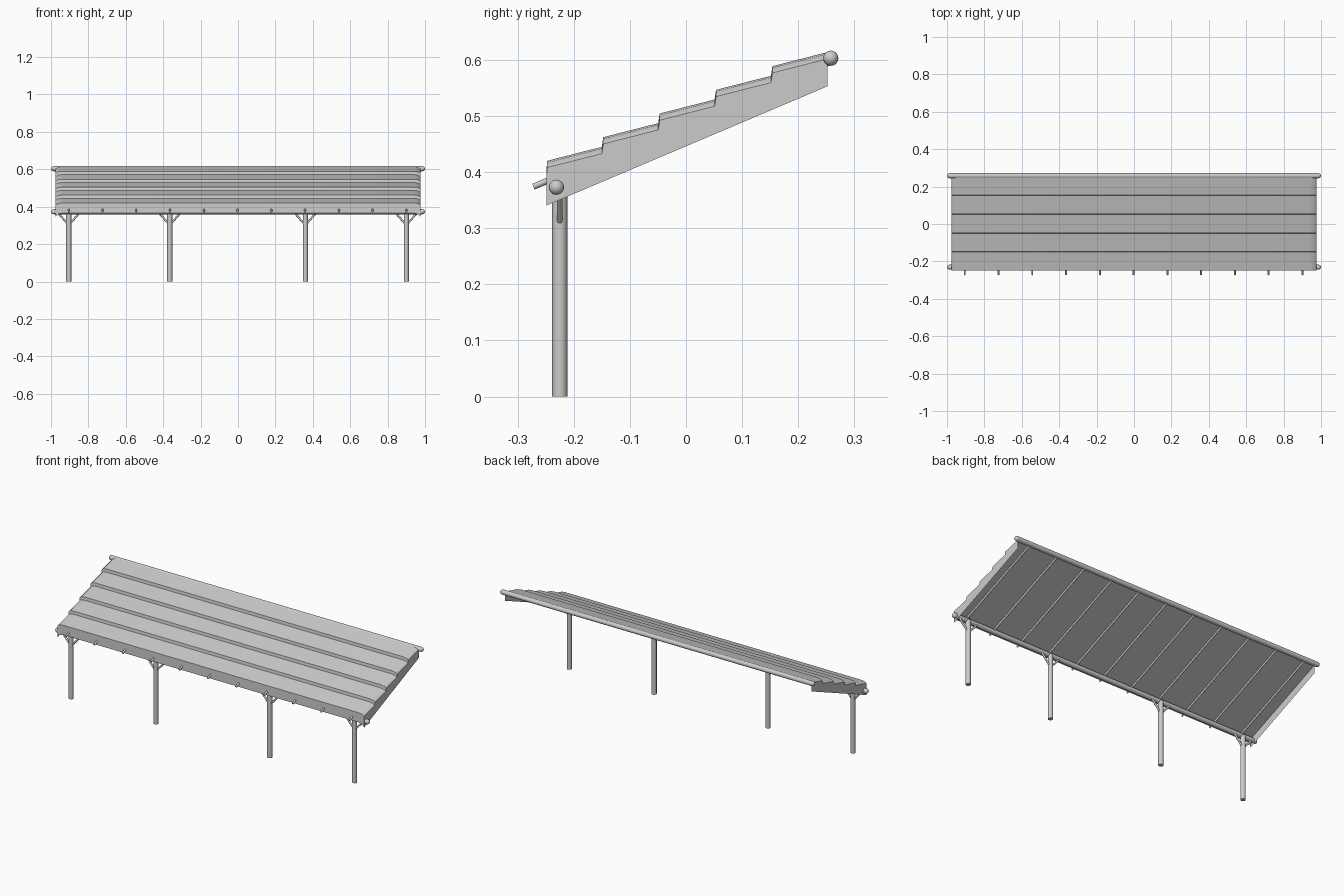
import bpy, bmesh
from mathutils import Vector

cube = bpy.data.objects.get("Cube")
if cube:
    bpy.data.objects.remove(cube, do_unlink=True)

GREY = (0.6, 0.6, 0.6, 1)
mat = bpy.data.materials.new("light grey")
mat.use_nodes = True
mat.diffuse_color = GREY
mat.node_tree.nodes["Principled BSDF"].inputs["Base Color"].default_value = GREY


def finish(name, bm, angle=0.7):
    mesh = bpy.data.meshes.new(name)
    bm.to_mesh(mesh)
    bm.free()
    obj = bpy.data.objects.new(name, mesh)
    bpy.context.collection.objects.link(obj)
    mesh.materials.append(mat)
    bpy.ops.object.select_all(action="DESELECT")
    obj.select_set(True)
    bpy.context.view_layer.objects.active = obj
    bpy.ops.object.shade_smooth_by_angle(angle=angle)
    return obj


def pole(name, a, b, radius, domed=False, sides=16):
    """Round pole from a to b, optionally with domed ends."""
    a, b = Vector(a), Vector(b)
    bm = bmesh.new()
    bmesh.ops.create_cone(bm, cap_ends=not domed, segments=sides, radius1=radius,
                          radius2=radius, depth=(b - a).length)
    turn = (b - a).to_track_quat("Z", "Y").to_matrix().to_4x4()
    turn.translation = (a + b) / 2
    bmesh.ops.transform(bm, matrix=turn, verts=bm.verts)
    if domed:
        for end in (a, b):
            ball = bmesh.ops.create_uvsphere(bm, u_segments=16, v_segments=10, radius=radius)
            bmesh.ops.translate(bm, verts=ball["verts"], vec=end)
    return finish(name, bm)


def rafter_z(y):
    return 0.374 + 0.42 * (y + 0.272)


# Stepped roof with rounded ends and hanging skirts
TIERS = 5
HALF = 0.975
rows = [(-0.249, 0.365)]
for i in range(TIERS):
    y, z = -0.248 + 0.1005 * i, 0.42 + 0.0422 * i
    rows += [(y, z), (y + 0.098, z + 0.025)]

bm = bmesh.new()
grid = []
for n, (y, z) in enumerate(rows):
    hem = 0.34 + 0.424 * (y + 0.25)
    shoulder = z - 0.012
    if n == 0:
        hem, shoulder = 0.34, 0.347
    half = [(HALF, hem), (HALF, shoulder), (HALF - 0.01, (z + shoulder) / 2 + 0.003), (HALF - 0.035, z)]
    section = [(-x, h) for x, h in half] + half[::-1]
    grid.append([bm.verts.new((x, y, h)) for x, h in section])
for low, high in zip(grid, grid[1:]):
    for k in range(len(low) - 1):
        bm.faces.new((low[k], low[k + 1], high[k + 1], high[k]))
bmesh.ops.recalc_face_normals(bm, faces=bm.faces)
finish("stepped_roof", bm, 0.8)

# Flat lining under the roof
bm = bmesh.new()
corners = [(-1, -0.247), (-1, 0.25), (1, 0.25), (1, -0.247)]
bm.faces.new([bm.verts.new((s * 0.973, y, rafter_z(y) + 0.002)) for s, y in corners])
finish("roof_lining", bm)

# Long beams along the eave and the ridge
for name, y, z in (("eave_beam", -0.231, 0.373), ("ridge_beam", 0.258, 0.603)):
    pole(name, (-0.986, y, z), (0.986, y, z), 0.0135, domed=True)

# Rafters poking out through the front skirt
for i in range(-5, 6):
    x = -0.0025 + 0.1805 * i
    pole("rafter", (x, -0.272, rafter_z(-0.272)), (x, 0.255, rafter_z(0.255)), 0.0055, sides=10)

# Posts with a pair of slanted braces each
POST_Y = -0.225
for x in (-0.905, -0.365, 0.36, 0.9):
    pole("post", (x, POST_Y, 0), (x, POST_Y, 0.373), 0.0135)
    for side in (-1, 1):
        pole("brace", (x, POST_Y, 0.302), (x + side * 0.06, POST_Y, 0.37), 0.0055, sides=10)
